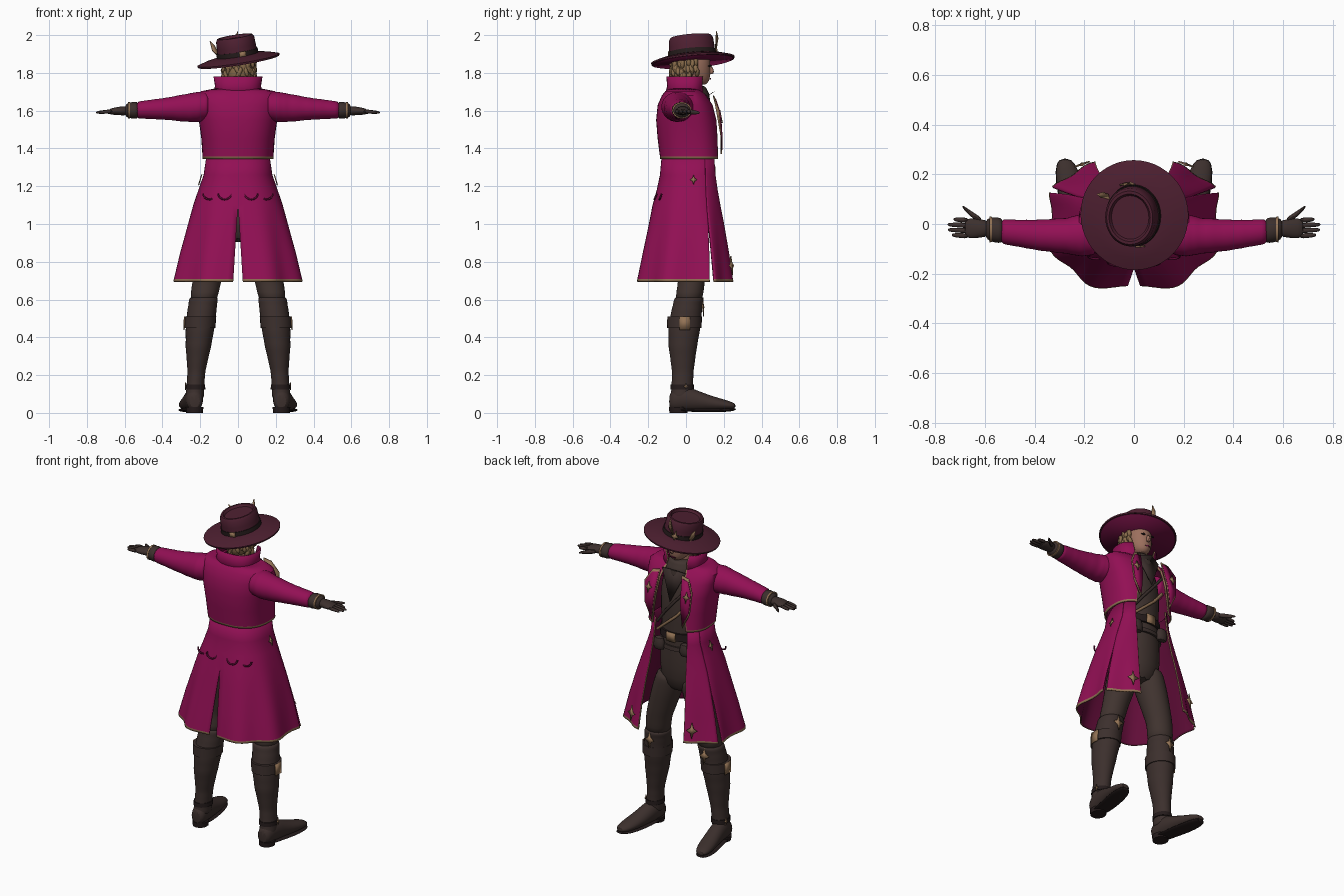
import bpy, bmesh, math, random
from mathutils import Vector, Matrix

random.seed(4)
cube = bpy.data.objects.get("Cube")
if cube:
    bpy.data.objects.remove(cube)
made = []


def material(name, r, g, b):
    m = bpy.data.materials.new(name)
    m.use_nodes = True
    m.diffuse_color = (r, g, b, 1)
    m.node_tree.nodes["Principled BSDF"].inputs["Base Color"].default_value = (r, g, b, 1)
    return m


COAT = material("magenta cloth", .29, .005, .09)
LINING = material("dark magenta lining", .12, .004, .04)
FELT = material("plum felt", .075, .014, .03)
LEATHER = material("dark brown leather", .045, .029, .026)
CLOTH = material("brown cloth", .052, .034, .029)
BLACK = material("near black", .018, .011, .011)
GOLD = material("dull gold", .29, .17, .09)
SKIN = material("skin", .33, .16, .11)
HAIR = material("dark blond hair", .25, .15, .07)


def finish(name, bm, mats, mirror=False, thick=0, subdiv=0, lining=0):
    """Turn a bmesh into an object with its modifiers."""
    mesh = bpy.data.meshes.new(name)
    bm.to_mesh(mesh)
    bm.free()
    for m in mats:
        mesh.materials.append(m)
    ob = bpy.data.objects.new(name, mesh)
    bpy.context.collection.objects.link(ob)
    if mirror:
        ob.modifiers.new("Mirror", "MIRROR").use_clip = False
    if thick:
        s = ob.modifiers.new("Solidify", "SOLIDIFY")
        s.thickness, s.offset, s.material_offset = thick, -1, lining
    if subdiv:
        s = ob.modifiers.new("Subdivision", "SUBSURF")
        s.levels = s.render_levels = subdiv
    made.append(ob)
    return ob


def loft(name, rings, mat, axis="z", mirror=False, steps=1, fold=0, subdiv=1, sides=16):
    """Skin elliptical rings (x, y, z, radius a, radius b) set across an axis."""
    u, v = {"x": ((0, 1, 0), (0, 0, 1)), "y": ((0, 0, 1), (1, 0, 0)), "z": ((1, 0, 0), (0, 1, 0))}[axis]
    if axis == "y":
        rings = [(x, y, z, b, a) for x, y, z, a, b in rings]
    u, v, dense = Vector(u), Vector(v), []
    for one, two in zip(rings, rings[1:]):
        for s in range(steps):
            dense.append([p + (q - p) * s / steps for p, q in zip(one, two)])
    dense.append(rings[-1])
    bm, loops = bmesh.new(), []
    for k, (x, y, z, a, b) in enumerate(dense):
        puff = 1 + fold * (1 if k % 2 else -1) * random.uniform(.4, 1)
        turns = [math.tau * i / sides for i in range(sides)]
        loops.append([bm.verts.new(Vector((x, y, z)) + puff * (u * a * math.cos(t) + v * b * math.sin(t))) for t in turns])
    for low, high in zip(loops, loops[1:]):
        for i in range(sides):
            n = (i + 1) % sides
            bm.faces.new((low[i], low[n], high[n], high[i]))
    bm.faces.new(loops[0][::-1])
    bm.faces.new(loops[-1])
    bmesh.ops.recalc_face_normals(bm, faces=bm.faces)
    return finish(name, bm, [mat], mirror, 0, subdiv)


POWER = .8


def wrap_point(row, t):
    """Point on a squarish garment section; angle t runs from the back to the front."""
    z, rx, back, front, edge = row
    mid = .42 * back + .58 * front
    c, s = math.cos(t), math.sin(t)
    depth = mid - back if c > 0 else front - mid
    pleat = 1 - max(0, 1.15 - z) * .09 * math.cos(8 * t)
    x = rx * abs(s) ** POWER * pleat
    y = mid - math.copysign(depth * abs(c) ** POWER, c) * pleat
    return Vector((x, y, z))


def edge_angle(row, x):
    return math.asin(min(1, x / row[1]) ** (1 / POWER))


def garment(name, rows, start, end, cols=20, trim_side=False, trim_hem=True):
    """Half a hanging garment between two edge angles, mirrored to the other side."""
    bm, grid = bmesh.new(), []
    for row in rows:
        a, b = start(row), end(row)
        fr = [i / cols for i in range(cols)] + [.985, 1]
        grid.append([bm.verts.new(wrap_point(row, a + (b - a) * f)) for f in fr])
    for j in range(len(rows) - 1):
        for i in range(len(fr) - 1):
            f = bm.faces.new((grid[j][i], grid[j][i + 1], grid[j + 1][i + 1], grid[j + 1][i]))
            f.material_index = int((trim_hem and j == 0) or (trim_side and i == len(fr) - 2))
    return finish(name, bm, [COAT, GOLD, LINING], True, .008, 0, 2)


def plate(name, points, mat, mirror=True, thick=.006):
    bm = bmesh.new()
    bm.faces.new([bm.verts.new(p) for p in points])
    return finish(name, bm, [mat], mirror, thick)


def star(name, centre, normal, size, mirror=True):
    """Four-pointed gold ornament lying on a surface."""
    turn = Vector(normal).to_track_quat("Z", "Y")
    pts = []
    for i in range(8):
        r, t = size * (.4 if i % 2 else 1), math.tau * i / 8
        pts.append(Vector(centre) + turn @ Vector((r * .65 * math.cos(t), r * math.sin(t), 0)))
    return plate(name, pts, GOLD, mirror)


def cord(name, points, radius, mat, mirror=True):
    curve = bpy.data.curves.new(name, "CURVE")
    curve.dimensions, curve.bevel_depth, curve.bevel_resolution = "3D", radius, 1
    line = curve.splines.new("POLY")
    line.points.add(len(points) - 1)
    for p, co in zip(line.points, points):
        p.co = (*co, 1)
    curve.materials.append(mat)
    ob = bpy.data.objects.new(name, curve)
    bpy.context.collection.objects.link(ob)
    if mirror:
        ob.modifiers.new("Mirror", "MIRROR")


# Long coat skirt: back panel and front panel with a slit between them
skirt = [(.695, .345, -.262, .255, .15), (.708, .342, -.26, .252, .15), (.85, .31, -.232, .235, .145),
         (1, .268, -.2, .213, .135), (1.1, .238, -.178, .195, .125), (1.18, .21, -.155, .183, .12),
         (1.26, .182, -.138, .175, .115), (1.37, .166, -.128, .168, .11)]
SLIT = 1.95


def slit(row):
    return max(0, 1.05 - row[0]) * .17


def front_edge(row):
    return math.pi - edge_angle(row, row[4])


garment("coat_back_panel", skirt, lambda r: edge_angle(r, max(0, 1.1 - r[0]) * .065), lambda r: SLIT - slit(r), 28)
garment("coat_front_panel", skirt, lambda r: SLIT + slit(r), front_edge, 10, True)

# Upper jacket, shoulders and standing collar
jacket = [(1.345, .188, -.137, .188, .115), (1.357, .188, -.138, .187, .115), (1.45, .194, -.15, .18, .105),
          (1.55, .208, -.158, .168, .09), (1.63, .222, -.15, .145, .08), (1.68, .222, -.128, .11, .07),
          (1.703, .195, -.11, .085, .06), (1.72, .11, -.09, .07, .05)]
garment("jacket", jacket, lambda r: 0, front_edge, 20, True)
collar = [(1.69, .135, -.11, .1, .07), (1.73, .122, -.1, .095, .065), (1.78, .13, -.104, .1, .08)]
garment("collar", collar, lambda r: 0, front_edge, 14, True, False)
yoke = (1.69, .218, -.128, .09, .1)
cord("yoke_seam", [wrap_point(yoke, i * .12) - Vector((0, 0, .05 * math.cos(i * .12) - .012)) for i in range(8)], .004, LINING)
for k, x in enumerate((.07, .15)):
    arc = [(x + .035 * math.cos(t), -.178 + x * .33 - .012 * math.sin(t), 1.16 - .03 * math.sin(t))
           for t in [math.pi * i / 8 for i in range(9)]]
    cord("pocket_flap_%d" % k, arc, .005, LINING)

# Lapels: a gold border plate with cloth on top
lapel = [Vector(p) for p in ((.105, .172, 1.37), (.155, .17, 1.47), (.165, .158, 1.6), (.125, .135, 1.67), (.075, .13, 1.68), (.088, .168, 1.52))]
heart = sum(lapel, Vector()) / len(lapel)
plate("lapel_border", [p + Vector((0, .012, 0)) for p in lapel], GOLD)
plate("lapel", [heart + (p - heart) * .88 + Vector((0, .018, 0)) for p in lapel], COAT)
star("lapel_ornament", (.13, .188, 1.57), (0, 1, .2), .035)
star("hem_ornament", (.21, .244, .78), (.35, 1, .1), .05)
star("hip_ornament", (.203, .04, 1.235), (1, 0, .3), .03)

# Sleeves, gloves and hands
loft("sleeve", [(.15, -.04, 1.625, .085, .075), (.21, -.045, 1.62, .088, .082), (.27, -.048, 1.615, .074, .076),
                (.38, -.045, 1.61, .064, .06), (.46, -.038, 1.607, .056, .052), (.54, -.03, 1.603, .05, .045)],
     COAT, "x", True, 3, .035)
loft("glove_cuff", [(.525, -.028, 1.602, .05, .044), (.545, -.025, 1.602, .053, .046), (.58, -.022, 1.602, .05, .043),
                    (.6, -.02, 1.6, .036, .028)], LEATHER, "x", True)
loft("cuff_trim", [(.573, -.022, 1.602, .051, .043), (.583, -.022, 1.602, .052, .044)], GOLD, "x", True, subdiv=0)
loft("palm", [(.58, -.018, 1.6, .032, .027), (.62, -.018, 1.599, .038, .024), (.66, -.018, 1.597, .042, .019),
              (.685, -.016, 1.594, .036, .014)], LEATHER, "x", True)
for k, reach in enumerate((.728, .752, .75, .735)):
    y = .014 - k * .021
    loft("finger_%d" % k, [(.665, y, 1.597, .012, .013), (.7, y + .003, 1.594, .011, .011),
                           (reach - .01, y + .004, 1.591, .009, .009), (reach, y + .005, 1.59, .004, .004)],
         LEATHER, "x", True, sides=8)
loft("thumb", [(.61, .01, 1.595, .016, .016), (.65, .035, 1.592, .014, .014), (.68, .06, 1.59, .01, .01),
               (.692, .072, 1.588, .004, .004)], LEATHER, "x", True, sides=8)

# Body under the coat
loft("vest", [(0, .02, .9, .1, .085), (0, .025, 1, .15, .11), (0, .025, 1.15, .145, .115), (0, .02, 1.28, .13, .115),
              (0, .015, 1.42, .145, .125), (0, .005, 1.56, .15, .125), (0, -.005, 1.66, .12, .105),
              (0, 0, 1.72, .07, .07)], CLOTH)
loft("belt", [(0, .02, 1.255, .142, .128), (0, .02, 1.3, .14, .126)], BLACK, subdiv=0, sides=24)
loft("lower_belt", [(0, .025, 1.19, .15, .122), (0, .022, 1.215, .147, .122)], LEATHER, subdiv=0, sides=24)
plate("belt_buckle", [(-.03, .156, 1.25), (-.03, .156, 1.305), (.03, .156, 1.305), (.03, .156, 1.25)], GOLD, False, .009)
loft("belt_pouch", [(.09, .135, 1.17, .035, .02), (.09, .14, 1.2, .036, .024), (.09, .135, 1.26, .033, .02)], LEATHER, mirror=True)
for k in range(2):
    cord("chest_strap_%d" % k, [(-.11, .115, 1.6 - k * .1), (-.03, .142, 1.51 - k * .1), (.04, .145, 1.43 - k * .08),
                                (.11, .125, 1.34 - k * .05)], .009, (LEATHER, GOLD)[k], False)
loft("scarf", [(0, .03, 1.63, .09, .1), (0, .025, 1.67, .105, .105), (0, .02, 1.71, .095, .095),
               (0, .02, 1.735, .075, .08)], CLOTH, steps=2, fold=.04)
plate("scarf_drape", [(-.08, .115, 1.68), (0, .155, 1.5), (.08, .115, 1.68), (0, .145, 1.7)], LEATHER, False)

# Trousers and boots
loft("trouser_leg", [(.075, .02, 1.02, .08, .1), (.1, .022, .92, .092, .1), (.135, .028, .8, .086, .085),
                     (.165, .03, .7, .078, .072), (.185, .012, .58, .072, .074)], CLOTH, mirror=True, steps=2, fold=.015)
loft("boot_shaft", [(.18, .018, .62, .077, .078), (.19, .005, .55, .079, .082), (.2, -.008, .46, .079, .088),
                    (.21, -.017, .35, .069, .077), (.22, -.017, .22, .048, .058), (.226, -.02, .14, .048, .058),
                    (.23, -.025, .07, .05, .06)], LEATHER, mirror=True, steps=3, fold=.025)
loft("boot_cuff", [(.203, -.009, .45, .083, .091), (.2, -.007, .51, .085, .092)], LEATHER, mirror=True, subdiv=0, sides=24)
loft("ankle_strap", [(.226, -.02, .125, .053, .062), (.226, -.02, .15, .052, .061)], BLACK, mirror=True, subdiv=0)
loft("foot", [(.228, -.09, .06, .03, .04), (.23, -.07, .066, .046, .058), (.233, 0, .078, .05, .07),
              (.245, .08, .06, .052, .05), (.26, .16, .047, .054, .036), (.272, .23, .04, .045, .024),
              (.278, .264, .036, .022, .012)], LEATHER, "y", True)
loft("sole", [(.228, -.09, .017, .035, .007), (.232, 0, .015, .048, .008), (.255, .12, .012, .055, .01),
              (.272, .22, .015, .05, .01), (.278, .266, .02, .025, .008)], BLACK, "y", True)
loft("heel", [(.23, -.04, 0, .044, .048), (.23, -.04, .03, .047, .05)], BLACK, mirror=True, subdiv=0)
plate("shin_buckle", [(.288, -.035, .44), (.288, .02, .44), (.287, .02, .51), (.287, -.035, .51)], GOLD)
star("knee_ornament", (.19, .094, .56), (.1, 1, .05), .05)
star("ankle_ornament", (.28, .0, .14), (1, 0, 0), .02)

# Head
loft("neck", [(0, .01, 1.68, .055, .058), (0, .02, 1.78, .052, .055)], SKIN)
loft("face", [(.005, .075, 1.735, .025, .03), (.005, .06, 1.755, .05, .064), (.005, .045, 1.79, .068, .086),
              (.005, .04, 1.84, .073, .092), (.005, .04, 1.89, .068, .088), (.005, .04, 1.93, .04, .06)], SKIN)
loft("nose", [(.005, .128, 1.792, .012, .01), (.005, .137, 1.802, .013, .018), (.005, .127, 1.84, .007, .01)], SKIN, sides=8)
for s in (-1, 1):
    plate("eye", [(.005 + s * x, y, z) for x, y, z in ((.018, .131, 1.835), (.03, .13, 1.842), (.044, .121, 1.836), (.03, .129, 1.83))], BLACK, False)
plate("mouth", [(-.017, .124, 1.768), (.027, .124, 1.768), (.005, .13, 1.773)], LINING, False)
loft("hair_cap", [(.005, -.02, 1.75, .055, .05), (.005, -.015, 1.79, .075, .07), (.005, .01, 1.85, .082, .095),
                  (.005, .03, 1.92, .07, .09)], HAIR)
bm = bmesh.new()
for k in range(48):
    t = random.uniform(-2.1, 2.1)
    spot = Vector((.005 + .08 * math.sin(t), .015 - .092 * math.cos(t), random.uniform(1.765, 1.86)))
    shape = Matrix.Translation(spot) @ Matrix.Rotation(random.uniform(-.5, .5), 4, "Y") @ Matrix.Diagonal((.014, .014, .032, 1))
    bmesh.ops.create_icosphere(bm, subdivisions=1, radius=1, matrix=shape)
finish("hair_tufts", bm, [HAIR])

# Tilted hat: brim, crown, band, buckle and feather
tilt = Matrix.Translation((0, .035, 1.882)) @ Matrix.Rotation(math.radians(-9), 4, "Y") @ Matrix.Rotation(math.radians(5), 4, "X")
hat = [loft("hat_brim", [(0, 0, -.022, .218, .22), (0, 0, -.013, .22, .222), (0, 0, .002, .17, .175), (0, 0, .012, .115, .13)],
            FELT, subdiv=0, sides=48),
       loft("hat_crown", [(0, 0, 0, .108, .122), (0, 0, .06, .104, .12), (0, 0, .098, .102, .117), (0, 0, .112, .094, .108),
                          (0, 0, .112, .084, .096), (0, 0, .098, .076, .088)], FELT, subdiv=0, sides=40),
       loft("hat_band", [(0, 0, .006, .112, .126), (0, 0, .036, .11, .124)], BLACK, subdiv=0, sides=40),
       plate("brim_lining", [(.212 * math.sin(i * math.tau / 48), .214 * math.cos(i * math.tau / 48), -.024) for i in range(48)], LINING, False, .002),
       plate("band_buckle", [(.01, -.13, .006), (.045, -.127, .006), (.045, -.125, .038), (.01, -.128, .038)], GOLD, False),
       star("hat_ornament", (-.03, .132, .03), (-.2, 1, .1), .035, False),
       plate("feather", [(-.1, .07, .01), (-.13, .08, .05), (-.135, .095, .1), (-.115, .1, .07), (-.1, .09, .03)], GOLD, False),
       plate("front_feather", [(-.02, .13, .03), (.0, .145, .09), (.02, .14, .125), (.02, .135, .07)], GOLD, False)]
for ob in hat:
    ob.data.transform(tilt)

for ob in bpy.context.selected_objects:
    ob.select_set(False)
for ob in made:
    ob.select_set(True)
bpy.context.view_layer.objects.active = made[0]
bpy.ops.object.shade_smooth_by_angle(angle=math.radians(40))
